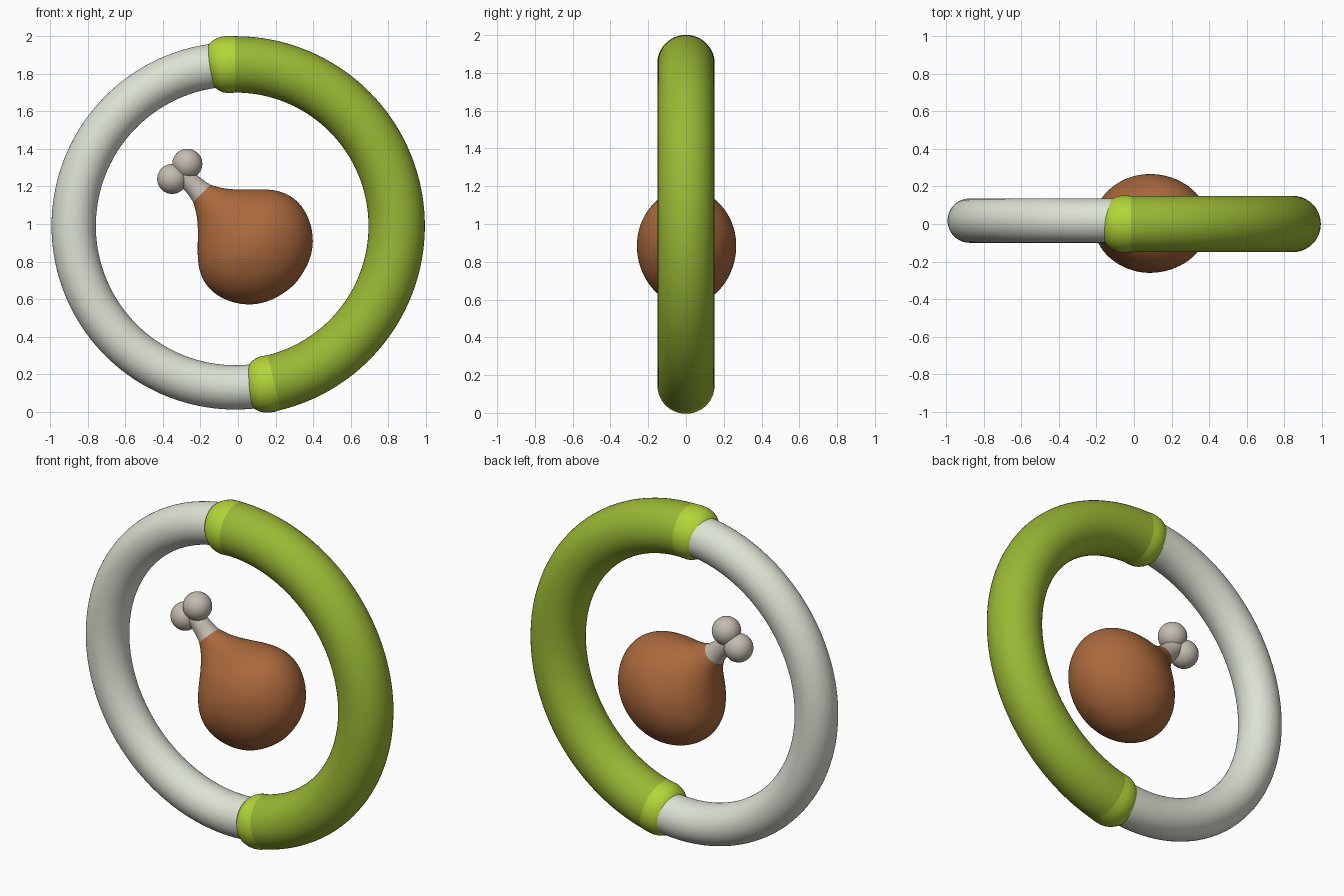
import bpy, bmesh
from math import sin, cos, pi, radians, sqrt
from mathutils import Vector

if "Cube" in bpy.data.objects:
    bpy.data.objects.remove(bpy.data.objects["Cube"])

RING_C = Vector((-0.015, 0, 0.99))
RING_R = 0.86
Y = Vector((0, 1, 0))


def material(name, rgb):
    m = bpy.data.materials.new(name)
    m.diffuse_color = (*rgb, 1)
    m.use_nodes = True
    m.node_tree.nodes["Principled BSDF"].inputs["Base Color"].default_value = m.diffuse_color
    return m


def loft(name, sections, mat, sides=48, subsurf=0):
    """Skin elliptical sections (centre, side axis, side radius, y radius)."""
    bm = bmesh.new()
    rings = []
    for c, u, ru, ry in sections:
        if ru == 0:
            rings.append([bm.verts.new(c)])
        else:
            rings.append([bm.verts.new(c + u * ru * cos(2 * pi * i / sides)
                                       + Y * ry * sin(2 * pi * i / sides))
                          for i in range(sides)])
    for a, b in zip(rings, rings[1:]):
        for i in range(sides):
            j = (i + 1) % sides
            quad = [a[i % len(a)], a[j % len(a)], b[j % len(b)], b[i % len(b)]]
            bm.faces.new(list(dict.fromkeys(quad)))
    bmesh.ops.recalc_face_normals(bm, faces=bm.faces)
    me = bpy.data.meshes.new(name)
    bm.to_mesh(me)
    bm.free()
    me.shade_smooth()
    me.materials.append(mat)
    ob = bpy.data.objects.new(name, me)
    bpy.context.collection.objects.link(ob)
    if subsurf:
        mod = ob.modifiers.new("smooth", 'SUBSURF')
        mod.levels = mod.render_levels = subsurf
    return ob


def arc_section(angle, r, y=0.0):
    u = Vector((cos(angle), 0, sin(angle)))
    return (RING_C + u * RING_R + Y * y, u, r, r)


def arc(name, a0, a1, r, y, mat, steps=80):
    angles = [radians(a0 + (a1 - a0) * i / steps) for i in range(steps + 1)]
    return loft(name, [arc_section(a, r, y) for a in angles], mat)


green = material("green", (0.32, 0.48, 0.035))
lime = material("lime", (0.45, 0.67, 0.04))
white = material("pale_grey", (0.72, 0.76, 0.66))
brown = material("roast_brown", (0.40, 0.14, 0.045))
bone = material("bone", (0.55, 0.50, 0.43))

# Ring: thick green arc and thinner pale arc, slightly offset to the back
TOP, BOTTOM = 90, -76
arc("green_ring_arc", BOTTOM, TOP, 0.15, 0, green)
arc("pale_ring_arc", TOP + 2, 360 + BOTTOM - 2, 0.118, 0.018, white)

# Rounded lighter caps on both green ends
cap = [(0, .15), (.03, .152), (.055, .151), (.08, .145), (.1, .136),
       (.12, .121), (.135, .1), (.145, .06), (.149, 0)]
for name, start, sign in (("top_cap", TOP, 1), ("bottom_cap", BOTTOM, -1)):
    loft(name, [arc_section(radians(start) + sign * d / RING_R, r)
                for d, r in cap], lime)

# Drumstick: profile along a diagonal axis, flattened front to back
AXIS = Vector((-1, 0, 1)) / sqrt(2)
SIDE = Vector((1, 0, 1)) / sqrt(2)
BODY_C = Vector((0.09, 0.003, 0.88))


def leg_section(t, r):
    k = 0.8 + 0.2 * min(max((t - 0.15) / 0.25, 0), 1)
    return (BODY_C + AXIS * t, SIDE, r, r * k)


meat = [(-.292, 0), (-.286, .06), (-.268, .13), (-.237, .195), (-.19, .252),
        (-.12, .302), (-.04, .33), (.03, .333), (.09, .316), (.14, .288),
        (.2, .235), (.27, .158), (.33, .106), (.37, .081), (.40, .066)]
loft("drumstick_meat", [leg_section(*p) for p in meat], brown, 32, 2)
neck = [(.40, .066), (.43, .058), (.47, .053), (.52, .051), (.57, .05)]
loft("bone_neck", [leg_section(*p) for p in neck], bone, 32, 1)

# Two bone knobs
for name, s in (("bone_knob_upper", 1), ("bone_knob_lower", -1)):
    bpy.ops.mesh.primitive_uv_sphere_add(
        segments=40, ring_count=24, radius=0.08,
        location=BODY_C + AXIS * 0.566 + SIDE * 0.057 * s)
    ob = bpy.context.object
    ob.name = name
    ob.data.materials.append(bone)
    ob.data.shade_smooth()
